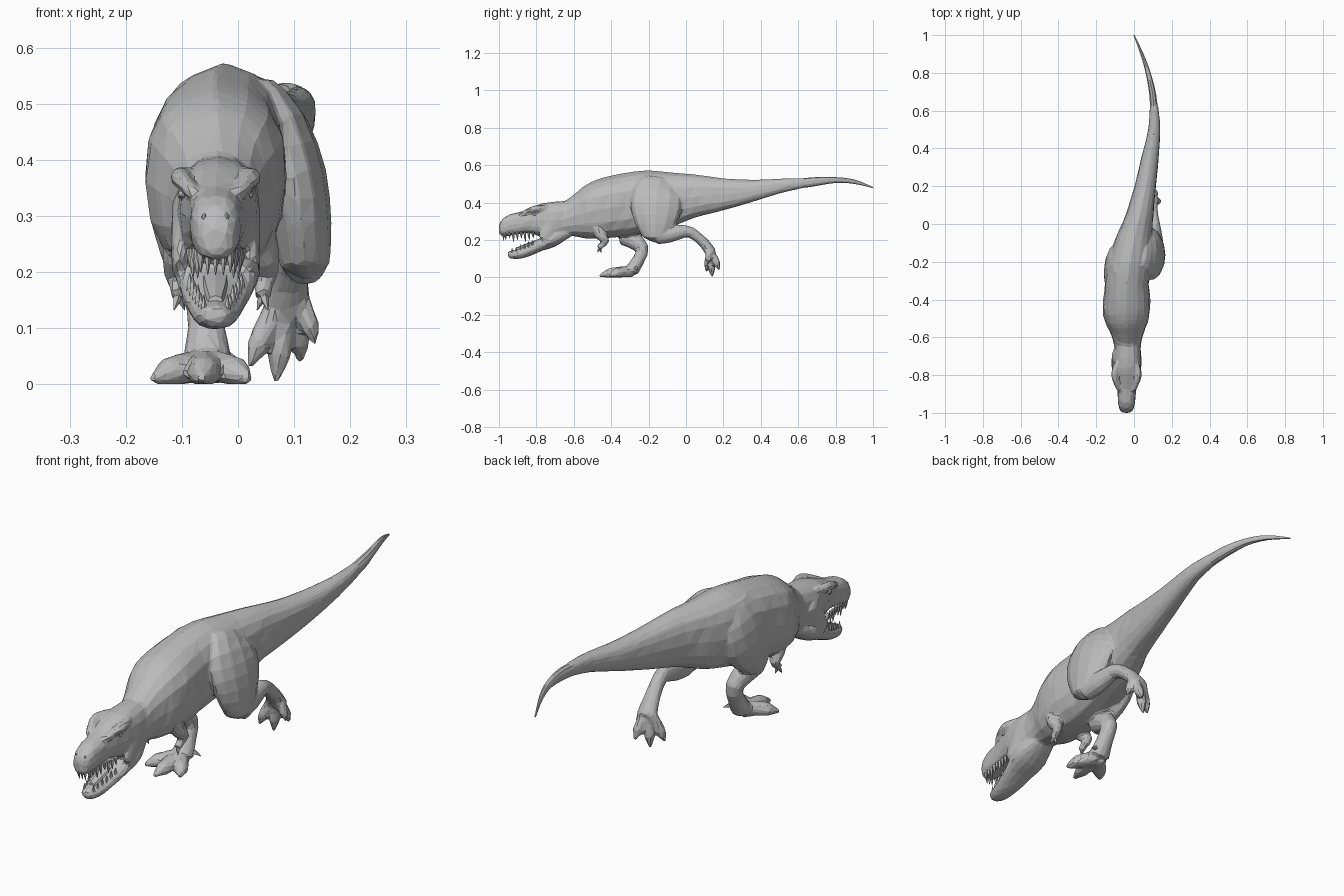
import bpy, bmesh, math, random
from mathutils import Vector

random.seed(4)
if "Cube" in bpy.data.objects:
    bpy.data.objects.remove(bpy.data.objects["Cube"], do_unlink=True)

grey = bpy.data.materials.new("stone grey")
grey.use_nodes = True
grey.diffuse_color = (0.5, 0.5, 0.5, 1)
grey.node_tree.nodes["Principled BSDF"].inputs["Base Color"].default_value = (0.5, 0.5, 0.5, 1)

MID = -0.04  # centre line of the head and chest
flesh = bmesh.new()  # gathers the lofts that are fused into one body


def finish(bm, name):
    for v in bm.verts:
        v.co.z = max(v.co.z, 0)
    bmesh.ops.recalc_face_normals(bm, faces=bm.faces)
    mesh = bpy.data.meshes.new(name)
    bm.to_mesh(mesh)
    bm.free()
    mesh.materials.append(grey)
    obj = bpy.data.objects.new(name, mesh)
    bpy.context.collection.objects.link(obj)
    return obj


def smooth_rows(rows, steps):
    """Catmull-Rom interpolation through rows of numbers."""
    out = []
    for i in range(len(rows) - 1):
        a, b, c, d = (rows[min(max(i + k, 0), len(rows) - 1)] for k in (-1, 0, 1, 2))
        for s in range(steps):
            t = s / steps
            out.append([q + t / 2 * (r - p + t * (2 * p - 5 * q + 4 * r - u + t * (3 * (q - r) + u - p)))
                        for p, q, r, u in zip(a, b, c, d)])
    return out + [list(rows[-1])]


def skin(rings, tips, name):
    """Join rings of points and fan both ends; unnamed shapes go into the flesh."""
    bm = bmesh.new() if name else flesh
    loops = [[bm.verts.new(p) for p in ring] for ring in rings]
    n = len(loops[0])
    for a, b in zip(loops, loops[1:]):
        for i in range(n):
            j = (i + 1) % n
            bm.faces.new((a[i], a[j], b[j], b[i]))
    for loop, tip in ((loops[0], tips[0]), (loops[-1], tips[1])):
        end = bm.verts.new(tip)
        for i in range(n):
            bm.faces.new((loop[i], loop[(i + 1) % n], end))
    if name:
        finish(bm, name)


def power(value, p):
    return math.copysign(abs(value) ** p, value)


def trunk(rows, name=None, sides=16, box=0.85, ridge=0.0):
    """Loft along y; each row is y, centre x, half width, bottom, top."""
    rings = []
    for y, cx, w, low, high in smooth_rows(rows, 3):
        h, cz, ring = (high - low) / 2, (high + low) / 2, []
        for i in range(sides):
            a = math.tau * i / sides
            k = 1 + random.uniform(-.025, .025)
            lift = ridge * h if i == 0 else 0
            ring.append(Vector((cx + power(math.sin(a), box) * w * k, y,
                                cz + power(math.cos(a), box) * h * (1 - ridge) + lift)))
        rings.append(ring)
    skin(rings, [sum(r, Vector()) / sides for r in (rings[0], rings[-1])], name)


def limb(rows, name=None, sides=12, steps=2):
    """Tube along a path; each row is x, y, z, side radius, fore-aft radius."""
    rows = smooth_rows(rows, steps)
    pts = [Vector(r[:3]) for r in rows]
    rings, last = [], len(rows) - 1
    for i, row in enumerate(rows):
        d = (pts[min(i + 1, last)] - pts[max(i - 1, 0)]).normalized()
        side = Vector((1, 0, 0))
        side = (side - d * side.dot(d)).normalized()
        fore = d.cross(side)
        rings.append([pts[i] + side * math.cos(a) * row[3] + fore * math.sin(a) * row[4]
                      for a in (math.tau * j / sides for j in range(sides))])
    ends = [pts[i] + (pts[i] - pts[j]).normalized() * rows[i][4] * 0.4
            for i, j in ((0, 1), (last, last - 1))]
    skin(rings, ends, name)


def toe(start, end, r):
    """Knuckled toe, fused to the foot."""
    a, b = Vector(start), Vector(end)
    rows = []
    for t, k, up in ((0, 1, 0), (.35, .85, 1), (.65, .9, .7), (.8, .65, .4), (1, .25, 0)):
        p = a.lerp(b, t)
        rows.append((p.x, p.y, p.z + up * .007, r * k, r * k))
    limb(rows, sides=8)


def spike(name, base, tip, r):
    base, tip = Vector(base), Vector(tip)
    limb([(*base.lerp(tip, t), r * k, r * k) for t, k in ((0, 1), (.5, .75), (1, .1))],
         name, sides=5, steps=1)


def blob(name, centre, size):
    bm = bmesh.new()
    bmesh.ops.create_icosphere(bm, subdivisions=1, radius=1)
    for v in bm.verts:
        v.co = Vector(centre) + Vector(c * s for c, s in zip(v.co, size))
    finish(bm, name)


# Tail end, then body from tail to neck
trunk([(1, 0, .003, .477, .484), (.9, .042, .009, .5, .523), (.8, .075, .014, .505, .536),
       (.68, .1, .019, .486, .535), (.56, .107, .022, .47, .522)], "tail_tip", sides=10)
trunk([(.7, .097, .011, .497, .526), (.62, .106, .022, .475, .532), (.5, .107, .032, .446, .528),
       (.35, .085, .046, .398, .523), (.2, .06, .057, .353, .531), (.05, .03, .073, .313, .551),
       (-.07, 0, .095, .265, .561), (-.2, -.024, .11, .235, .573), (-.32, -.038, .117, .21, .56),
       (-.45, MID, .126, .198, .532), (-.53, MID, .109, .198, .499), (-.59, -.037, .083, .212, .452),
       (-.65, -.035, .07, .215, .408), (-.71, -.035, .066, .21, .397)], ridge=0.06, box=0.8)

# Skull with upper jaw, and the open lower jaw
trunk([(-.62, -.035, .062, .23, .41), (-.7, -.035, .074, .2, .405), (-.77, -.036, .07, .215, .395),
       (-.83, -.037, .058, .235, .372), (-.88, -.038, .05, .234, .352), (-.94, MID, .046, .223, .338),
       (-.975, MID, .039, .22, .318), (-.993, MID, .028, .226, .296), (-1, MID, .012, .24, .28)], box=0.8)
trunk([(-.62, -.036, .05, .215, .27), (-.7, -.037, .078, .165, .26), (-.77, -.038, .07, .142, .215),
       (-.84, MID, .054, .112, .178), (-.9, MID, .042, .098, .152), (-.94, MID, .029, .101, .142),
       (-.953, MID, .015, .112, .136)], box=0.95)
trunk([(-.76, MID, .03, .17, .215), (-.84, MID, .024, .15, .187),
       (-.91, MID, .014, .13, .158)], "tongue", sides=8)

# Paired face parts, teeth and small arms
for s, tag in ((1, "left"), (-1, "right")):
    limb([(MID + s * x, y, z, r, r) for x, y, z, r in (
        (.045, -.73, .372, .015), (.062, -.78, .37, .018), (.06, -.82, .364, .017),
        (.04, -.88, .34, .011))])
    limb([(MID + s * x, y, z, .014, r) for x, y, z, r in (
        (.062, -.69, .33, .03), (.066, -.73, .26, .038), (.064, -.76, .205, .034))])
    blob(tag + "_eye", (MID + s * .06, -.81, .339), (.009, .013, .01))
    blob(tag + "_nostril", (MID + s * .02, -.98, .297), (.006, .01, .01))
    for i in range(8):
        y = -.82 - i * .021
        x = MID + s * (.046 - .0028 * i)
        size = .026 + .01 * (i % 3)
        spike(tag + "_upper_tooth", (x, y, .242), (x, y + .004, .235 - size), .008)
    for i in range(6):
        y = -.82 - i * .022
        x = MID + s * (.046 - .005 * i)
        z = .18 - .009 * i
        spike(tag + "_lower_tooth", (x, y, z - .015), (x, y, z + .018 + .007 * (i % 2)), .007)
    tuck = .085 if s > 0 else .066
    limb([(MID + s * (tuck + x), y, z, r, r) for x, y, z, r in (
        (-.015, -.48, .28, .036), (0, -.455, .225, .03), (.005, -.43, .195, .021),
        (0, -.45, .172, .016), (0, -.465, .158, .016))])
    for x in (-.011, .008):
        spike(tag + "_finger", (MID + s * tuck, -.46, .162), (MID + s * (tuck + x), -.465 - x, .132), .009)

# Front teeth across the snout
for i in (-1, 0, 1):
    x = MID + i * .014
    spike("front_tooth", (x, -.978, .24), (x, -.974, .195), .007)

# Left leg, pushing off behind
limb([(.03, -.14, .5, .05, .1), (.072, -.155, .45, .056, .133), (.098, -.16, .37, .06, .138),
      (.113, -.165, .28, .054, .108), (.12, -.17, .21, .044, .062)])
limb([(.12, -.16, .215, .04, .04), (.115, -.08, .232, .038, .044), (.108, 0, .247, .03, .033),
      (.1, .05, .225, .028, .028), (.092, .1, .18, .034, .028), (.088, .135, .13, .044, .03)])
for root, tip in ((.068, (.02, .11, .03)), (.084, (.068, .14, .003)), (.1, (.112, .18, .04))):
    toe((root, .13, .135), tip, .024)
toe((.11, .12, .15), (.138, .12, .07), .02)

# Right leg, planted under the chest with the hip raised
limb([(-.065, -.22, .515, .045, .08), (-.09, -.235, .455, .054, .13), (-.104, -.255, .37, .056, .138),
      (-.103, -.3, .285, .05, .105), (-.09, -.335, .215, .04, .058)])
limb([(-.09, -.34, .22, .042, .046), (-.078, -.285, .2, .042, .047), (-.062, -.235, .155, .035, .037),
      (-.056, -.25, .1, .034, .033), (-.055, -.29, .035, .046, .038)])
for tip in ((-.152, -.4, .008), (-.065, -.462, .008), (.02, -.41, .008)):
    toe((-.055, -.295, .03), tip, .034)
spike("right_dewclaw", (-.04, -.275, .06), (.01, -.26, .035), .013)

# Fuse the flesh into one skin of irregular flat facets
body = finish(flesh, "body")
fuse = body.modifiers.new("fuse", "REMESH")
fuse.mode = "VOXEL"
fuse.voxel_size = 0.0065
relax = body.modifiers.new("relax", "SMOOTH")
relax.factor, relax.iterations = 0.5, 6
facet = body.modifiers.new("facet", "DECIMATE")
facet.ratio = 0.045
